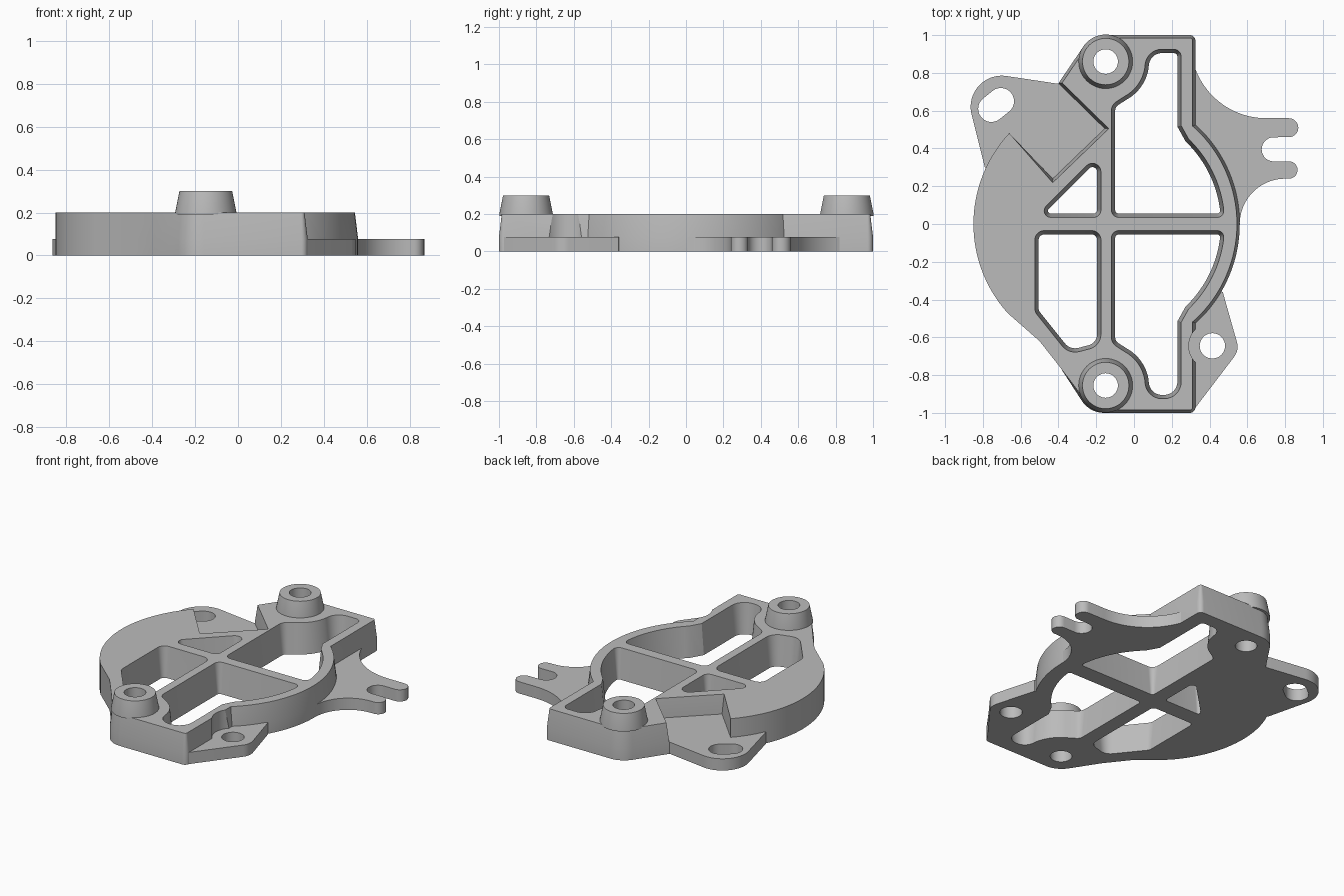
import bpy, bmesh
from math import cos, sin, tan, radians, atan2, pi
from mathutils import Vector

default = bpy.data.objects.get("Cube")
if default:
    bpy.data.objects.remove(default)

TOP, PLATE = 0.2, 0.077

grey = bpy.data.materials.new("cast grey")
grey.use_nodes = True
grey.diffuse_color = (0.5, 0.5, 0.5, 1)
grey.node_tree.nodes["Principled BSDF"].inputs["Base Color"].default_value = (0.5, 0.5, 0.5, 1)


def arc(cx, cy, r, start, end, steps=14):
    """Points along an arc, angles in degrees."""
    angles = [radians(start + (end - start) * i / steps) for i in range(steps + 1)]
    return [(cx + r * cos(a), cy + r * sin(a)) for a in angles]


def rounded(corners, steps=8):
    """Outline whose (x, y, radius) corners become fillets."""
    out = []
    for i, c in enumerate(corners):
        p = Vector(c[:2])
        if len(c) < 3:
            out.append(tuple(p))
            continue
        a = (Vector(corners[i - 1][:2]) - p).normalized()
        b = (Vector(corners[(i + 1) % len(corners)][:2]) - p).normalized()
        half = a.angle(b) / 2
        centre = p + (a + b).normalized() * (c[2] / sin(half))
        reach = c[2] / tan(half)
        d0, d1 = p + a * reach - centre, p + b * reach - centre
        a0 = atan2(d0.y, d0.x)
        sweep = (atan2(d1.y, d1.x) - a0 + pi) % (2 * pi) - pi
        for k in range(steps + 1):
            t = a0 + sweep * k / steps
            out.append((centre.x + c[2] * cos(t), centre.y + c[2] * sin(t)))
    return out


def inset(points, amount, weight=None):
    """Move a counter-clockwise outline inward."""
    out = []
    for i, p in enumerate(points):
        p = Vector(p)
        e0 = (p - Vector(points[i - 1])).normalized()
        e1 = (Vector(points[(i + 1) % len(points)]) - p).normalized()
        n0, n1 = Vector((-e0.y, e0.x)), Vector((-e1.y, e1.x))
        move = (n0 + n1) / max(1 + n0.dot(n1), 0.4) * amount
        out.append(p + move * (weight(p) if weight else 1))
    return out


def loft(name, outline, levels, weight=None):
    """Solid from an outline through (height, inset) levels."""
    area = sum(outline[i - 1][0] * p[1] - p[0] * outline[i - 1][1] for i, p in enumerate(outline))
    if area < 0:
        outline = outline[::-1]
    bm = bmesh.new()
    rings = [[bm.verts.new((p[0], p[1], z)) for p in inset(outline, d, weight)] for z, d in levels]
    n = len(outline)
    for low, high in zip(rings, rings[1:]):
        for i in range(n):
            j = (i + 1) % n
            bm.faces.new((low[i], low[j], high[j], high[i]))
    bm.faces.new(rings[0][::-1])
    bm.faces.new(rings[-1])
    mesh = bpy.data.meshes.new(name)
    bm.to_mesh(mesh)
    bm.free()
    mesh.materials.append(grey)
    obj = bpy.data.objects.new(name, mesh)
    bpy.context.collection.objects.link(obj)
    return obj


def cut(obj, cutters):
    """Subtract the cutters and bake the result."""
    for c in cutters:
        m = obj.modifiers.new("cut", "BOOLEAN")
        m.operation, m.solver, m.object = "DIFFERENCE", "EXACT", c
    graph = bpy.context.evaluated_depsgraph_get()
    mesh = bpy.data.meshes.new_from_object(obj.evaluated_get(graph))
    obj.modifiers.clear()
    obj.data = mesh
    for c in cutters:
        bpy.data.objects.remove(c)


def hole(x, y, r, low=-0.05, high=0.4):
    return loft("hole_cutter", arc(x, y, r, 0, 352.5, 47), [(low, 0), (high, 0)])


def pocket(outline):
    return loft("pocket_cutter", outline, [(-0.05, 0.025), (0.25, -0.005)])


# Main body outline with the square notch, drafted except on the big left curve
HUB, RADIUS = -0.145, 0.705
body_outline = rounded(
    [(0.325, -1, 0.03), (0.325, -0.525)]
    + arc(HUB, 0, RADIUS, -47, 47, 32)
    + [(0.325, 0.525), (0.325, 1, 0.03), (-0.227, 1, 0.14), (-0.4, 0.745),
       (-0.155, 0.505), (-0.43, 0.24)]
    + arc(HUB, 0, RADIUS, 137, 222, 32)
    + [(-0.5, -0.62), (-0.39, -0.76), (-0.235, -1, 0.14)])


def draft(p):
    on_left = p.x < -0.6 or (p.x < -0.3 and p.y < -0.3)
    return 0 if on_left else 1


body = loft("main_body", body_outline, [(0, 0), (PLATE, 0), (TOP, 0.015)], draft)

# Drafted windows between the ribs
def right_window(tip_radius):
    return rounded(
        [(-0.12, 0.035, 0.04), (0.478, 0.035, 0.035)]
        + arc(HUB, 0, 0.625, 8, 46)
        + [(0.25, 0.52), (0.25, 0.925, tip_radius), (0.06, 0.925, 0.09)]
        + arc(-0.15, 0.86, 0.21, -8, -62)
        + [(-0.12, 0.63, 0.06)])


upper = right_window(0.04)
lower = [(x, -y) for x, y in right_window(0.09)]
triangle = rounded([(-0.175, 0.035, 0.04), (-0.175, 0.385, 0.045), (-0.525, 0.035, 0.035)])
left_window = rounded([(-0.175, -0.035, 0.05), (-0.525, -0.035, 0.05), (-0.525, -0.465, 0.06),
                       (-0.345, -0.69, 0.09), (-0.175, -0.645, 0.08)])
BOSSES = {"rear_boss": 0.86, "front_boss": -0.855}
cut(body, [pocket(o) for o in (upper, lower, triangle, left_window)]
    + [hole(-0.15, y, 0.065) for y in BOSSES.values()]
    + [hole(0.415, -0.645, 0.125, PLATE)])
parts = [body]

# Tapered bosses
for name, y in BOSSES.items():
    boss = loft(name, arc(-0.15, y, 0.143, 0, 352.5, 47), [(TOP - 0.01, 0), (TOP, 0), (0.3, 0.02)])
    cut(boss, [hole(-0.15, y, 0.065)])
    parts.append(boss)

# Slotted ear under the notch
slotted_ear = loft("slotted_ear", rounded(
    [(-0.4, 0.742), (-0.92, 0.82, 0.165), (-0.79, 0.3), (-0.75, 0.28), (-0.63, 0.42),
     (-0.43, 0.22), (-0.14, 0.505), (-0.385, 0.748)], 20), [(0, 0), (PLATE, 0)])
slot = arc(-0.705, 0.65, 0.07, -52, 128) + arc(-0.755, 0.61, 0.07, 128, 308)
cut(slotted_ear, [loft("slot_cutter", slot, [(-0.05, 0), (0.2, 0)])])
parts.append(slotted_ear)

# Forked arm
fork_outline = (arc(0.8, 0, 0.24, 178, 92)
                + arc(0.82, 0.286, 0.046, -90, 90)
                + arc(0.74, 0.395, 0.064, 270, 90)
                + arc(0.82, 0.51, 0.05, -90, 90)
                + arc(0.7, 0.96, 0.4, 270, 200, 20)
                + [(0.3, 0.83), (0.3, 0.5)]
                + arc(HUB, 0, 0.67, 46, 2))
parts.append(loft("forked_arm", fork_outline, [(0, 0), (PLATE, 0)]))

# Front ear with a round hole
front_ear = loft("front_ear", rounded(
    [(0.3, -0.97), (0.318, -0.982), (0.557, -0.668, 0.09), (0.47, -0.36), (0.43, -0.35)]
    + arc(HUB, 0, 0.67, -32, -47) + [(0.3, -0.52)]), [(0, 0), (PLATE, 0)])
cut(front_ear, [hole(0.415, -0.645, 0.067)])
parts.append(front_ear)

# Smooth curved walls, crisp edges
bpy.ops.object.select_all(action="DESELECT")
for part in parts:
    part.select_set(True)
bpy.context.view_layer.objects.active = body
bpy.ops.object.shade_smooth_by_angle(angle=radians(25))
